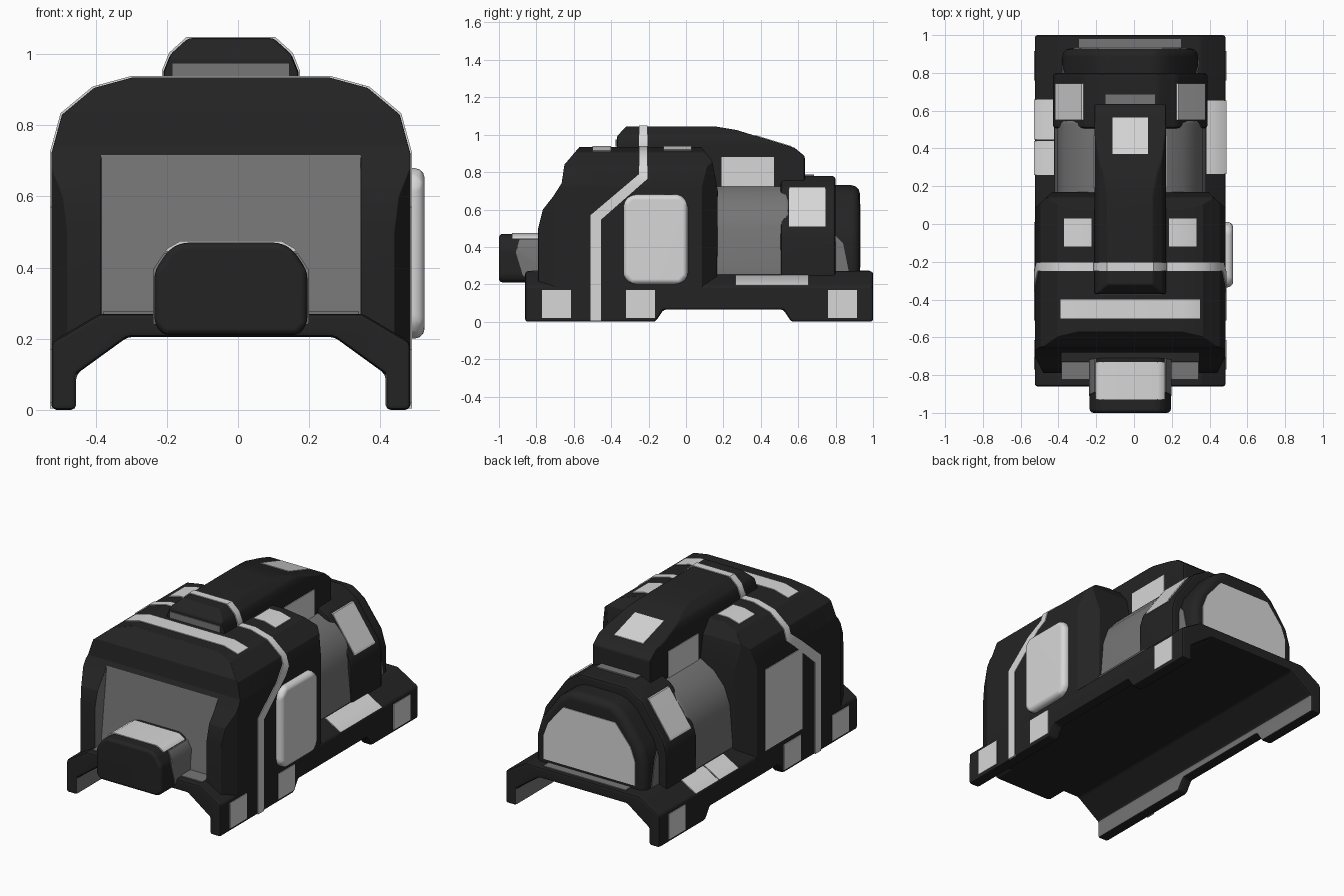
import bpy, bmesh, math

cube = bpy.data.objects.get("Cube")
if cube:
    bpy.data.objects.remove(cube)

CX = -0.02  # hull centre line
DARK, MID, LIGHT = range(3)


def material(name, value):
    m = bpy.data.materials.new(name)
    m.use_nodes = True
    colour = (value, value, value, 1)
    m.diffuse_color = colour
    bsdf = next(n for n in m.node_tree.nodes if n.type == 'BSDF_PRINCIPLED')
    bsdf.inputs["Base Color"].default_value = colour
    bsdf.inputs["Roughness"].default_value = 0.8
    return m


MATS = [material("charcoal", 0.017), material("mid grey", 0.18), material("pale grey", 0.68)]
parts = []


def prism(name, pts, axis, lo, hi, mat=DARK):
    """Extrude a flat outline along one axis."""
    place = {'x': lambda p, t: (t, p[0], p[1]),
             'y': lambda p, t: (p[0], t, p[1]),
             'z': lambda p, t: (p[0], p[1], t)}[axis]
    bm = bmesh.new()
    a = [bm.verts.new(place(p, lo)) for p in pts]
    b = [bm.verts.new(place(p, hi)) for p in pts]
    bm.faces.new(a)
    bm.faces.new(b[::-1])
    for i in range(len(pts)):
        j = (i + 1) % len(pts)
        bm.faces.new((a[j], a[i], b[i], b[j]))
    bmesh.ops.recalc_face_normals(bm, faces=bm.faces)
    for f in bm.faces:
        f.material_index = mat
    mesh = bpy.data.meshes.new(name)
    bm.to_mesh(mesh)
    bm.free()
    for m in MATS:
        mesh.materials.append(m)
    ob = bpy.data.objects.new(name, mesh)
    bpy.context.scene.collection.objects.link(ob)
    parts.append(ob)
    return ob


def bake(ob):
    bpy.context.view_layer.update()
    deps = bpy.context.evaluated_depsgraph_get()
    mesh = bpy.data.meshes.new_from_object(ob.evaluated_get(deps))
    ob.modifiers.clear()
    ob.data = mesh


def cut(ob, cutter, operation='DIFFERENCE'):
    mod = ob.modifiers.new("cut", 'BOOLEAN')
    mod.operation, mod.solver, mod.object = operation, 'EXACT', cutter
    bake(ob)
    parts.remove(cutter)
    bpy.data.objects.remove(cutter)


def soften(ob, width, segments=2):
    mod = ob.modifiers.new("soften", 'BEVEL')
    mod.width, mod.segments = width, segments
    mod.limit_method, mod.angle_limit = 'ANGLE', math.radians(24)
    bake(ob)


def mirrored(half, grow=0.0):
    right = [(x + grow, z + grow) for x, z in half]
    return [(CX + x, z) for x, z in right] + [(CX - x, z) for x, z in reversed(right)]


def rect(y0, y1, z0, z1):
    return [(y0, z0), (y1, z0), (y1, z1), (y0, z1)]


def decal(name, half, outline, xr=(-1, 1), mat=LIGHT):
    """Thin plate hugging an arch, seen through a side-on outline."""
    ys = [p[0] for p in outline]
    ob = prism(name, mirrored(half, 0.004), 'y', min(ys) - 0.05, max(ys) + 0.05, mat)
    cut(ob, prism("window", outline, 'x', xr[0], xr[1], mat), 'INTERSECT')


# Half cross-sections, bottom to top
NOTCH = [(.29, .205), (.435, .1), (.435, 0), (.505, 0)]
SKIRT = NOTCH + [(.505, .19), (.37, .27)]
SHELL = [(.505, .72), (.475, .83), (.385, .905), (.275, .935)]
BODY = [(.37, .24), (.505, .15)] + SHELL
MIDDLE = [(.4, .22), (.4, .3), (.385, .5), (.35, .6), (.28, .68), (.18, .73)]
REAR = [(.41, .22), (.41, .45), (.39, .52), (.25, .72), (.15, .78)]
CAP = [(.36, .22), (.36, .42), (.33, .52), (.22, .67), (.14, .73)]
SPINE = [(.19, .68), (.19, .95), (.17, 1.0), (.12, 1.045)]
NOSE = [(.19, .21), (.215, .24), (.215, .39), (.175, .45), (.14, .47)]

# Arched skirt with raised middle and grey inner walls
skirt = prism("skirt", mirrored(SKIRT), 'y', -0.86, 1.0)
for p in skirt.data.polygons:
    if abs(p.normal.x) > 0.9 and abs(p.center.x - CX) < 0.45:
        p.material_index = MID
cut(skirt, prism("skirt_gap", [(-.17, -.01), (-.12, .065), (.52, .065), (.57, -.01)], 'x', -1, 1))
soften(skirt, 0.014)

# Main hull: front section, side profile and plan shape combined
hull = prism("main_hull", mirrored(BODY), 'y', -0.9, 0.3)
side = [(-.79, .1), (-.79, .5), (-.765, .6), (-.71, .67), (-.665, .74), (-.65, .84),
        (-.565, .94), (-.56, 1.1), (.07, 1.1), (.08, .935), (.14, .86), (.17, .7), (.165, .1)]
cut(hull, prism("side_profile", side, 'x', -1, 1), 'INTERSECT')
plan = [(.43, -.85), (.505, -.7), (.51, .08), (.4, .18)]
cut(hull, prism("plan_shape", mirrored(plan), 'z', 0, 1.2), 'INTERSECT')
screen = prism("front_recess", [(-1, .1), (-.735, .1), (-.73, .3), (-.67, .8), (-1, .8)],
               'x', CX - .365, CX + .365, MID)
cut(hull, screen)
soften(hull, 0.018)

# Recessed grey middle, rear cabin and end cap
soften(prism("middle_section", mirrored(MIDDLE), 'y', 0.1, 0.55, MID), 0.02)
soften(prism("rear_cabin", mirrored(REAR), 'y', 0.505, 0.8), 0.02)
soften(prism("end_cap", mirrored(CAP), 'y', 0.7, 0.93), 0.045, 3)
prism("rear_window", mirrored([(.3, .29), (.3, .43), (.27, .51), (.17, .63)]), 'y', 0.925, 0.934, LIGHT)

# Roof spine
spine_side = [(-.37, .68), (-.37, .99), (-.32, 1.045), (.15, 1.045), (.27, 1.025),
              (.58, .93), (.635, .885), (.635, .68)]
spine = prism("roof_spine", mirrored(SPINE), 'y', -0.6, 0.8)
cut(spine, prism("spine_profile", spine_side, 'x', -1, 1), 'INTERSECT')
soften(spine, 0.025)
top_plate = prism("spine_top_plate", [(y, z + .004) for y, z in spine_side], 'x', CX - .095, CX + .095, LIGHT)
cut(top_plate, prism("window", rect(.37, .565, .85, 1.2), 'x', -1, 1, LIGHT), 'INTERSECT')
decal("spine_side_plates", SPINE, rect(.19, .47, .72, .88))
prism("spine_front_band", rect(CX - .165, CX + .165, .937, .975), 'y', -0.376, -0.368, MID)
prism("spine_rear_step", rect(CX - .13, CX + .13, .779, .787), 'y', 0.63, 0.685, MID)

# Nose block
soften(prism("nose", mirrored(NOSE), 'y', -1.0, -0.68), 0.03, 3)
decal("nose_top_plate", NOSE, rect(-.93, -.73, .445, .6))
decal("nose_side_plates", NOSE, [(-.87, .24), (-.7, .24), (-.7, .44), (-.89, .44), (-.91, .37)], mat=MID)

# Side pod on the left, flat panel on the right
pod = [(-.335, .24), (-.295, .2), (-.03, .2), (.01, .24), (.01, .64), (-.03, .68), (-.295, .68), (-.335, .64)]
soften(prism("side_pod", pod, 'x', 0.45, 0.525, LIGHT), 0.028, 3)
decal("side_panel", BODY, rect(-.335, .01, .2, .68), (-1, -.4))

# Stripe that steps forward on the way down
zigzag = [(-.51, .004), (-.455, .004), (-.455, .545), (-.205, .765), (-.205, 1.2),
          (-.25, 1.2), (-.25, .79), (-.51, .57)]
decal("hull_stripe", NOTCH + SHELL, zigzag)
decal("spine_stripe", SPINE, rect(-.25, -.205, .9, 1.2))

# Roof plates
for label, x0, x1, y0, y1 in (("front", -.39, .35, -.5, -.4),
                              ("right", -.37, -.225, -.12, .03),
                              ("left", .185, .33, -.12, .03)):
    decal("roof_plate_" + label, BODY, rect(y0, y1, .88, 1.0), (x0, x1))

# Rear cabin and skirt plates
decal("rear_cabin_plates", REAR, rect(.55, .745, .51, .72))
decal("end_cap_plates", CAP, [(.8, .27), (.87, .27), (.84, .42), (.8, .46)], mat=MID)
for y in (-.77, -.32, .76):
    decal("skirt_plates", SKIRT, rect(y, y + .155, .02, .17))
decal("skirt_step_left", SKIRT, rect(.265, .655, .194, .25), (0, 1))
for y0, y1 in ((.26, .44), (.448, .66)):
    decal("skirt_step_right", SKIRT, rect(y0, y1, .194, .25), (-1, 0))

# Grey ledges at both ends of the skirt
prism("front_ledge", rect(CX - .36, CX + .36, .268, .276), 'y', -0.82, -0.72, MID)
prism("rear_ledge", rect(CX - .27, CX + .27, .268, .275), 'y', 0.93, 0.98, MID)

# Smooth shading with crisp edges
bpy.ops.object.select_all(action='DESELECT')
for ob in parts:
    ob.select_set(True)
bpy.context.view_layer.objects.active = parts[0]
bpy.ops.object.shade_smooth_by_angle(angle=math.radians(35))
for ob in parts:
    ob.modifiers.new("clean_shading", 'WEIGHTED_NORMAL').keep_sharp = True
